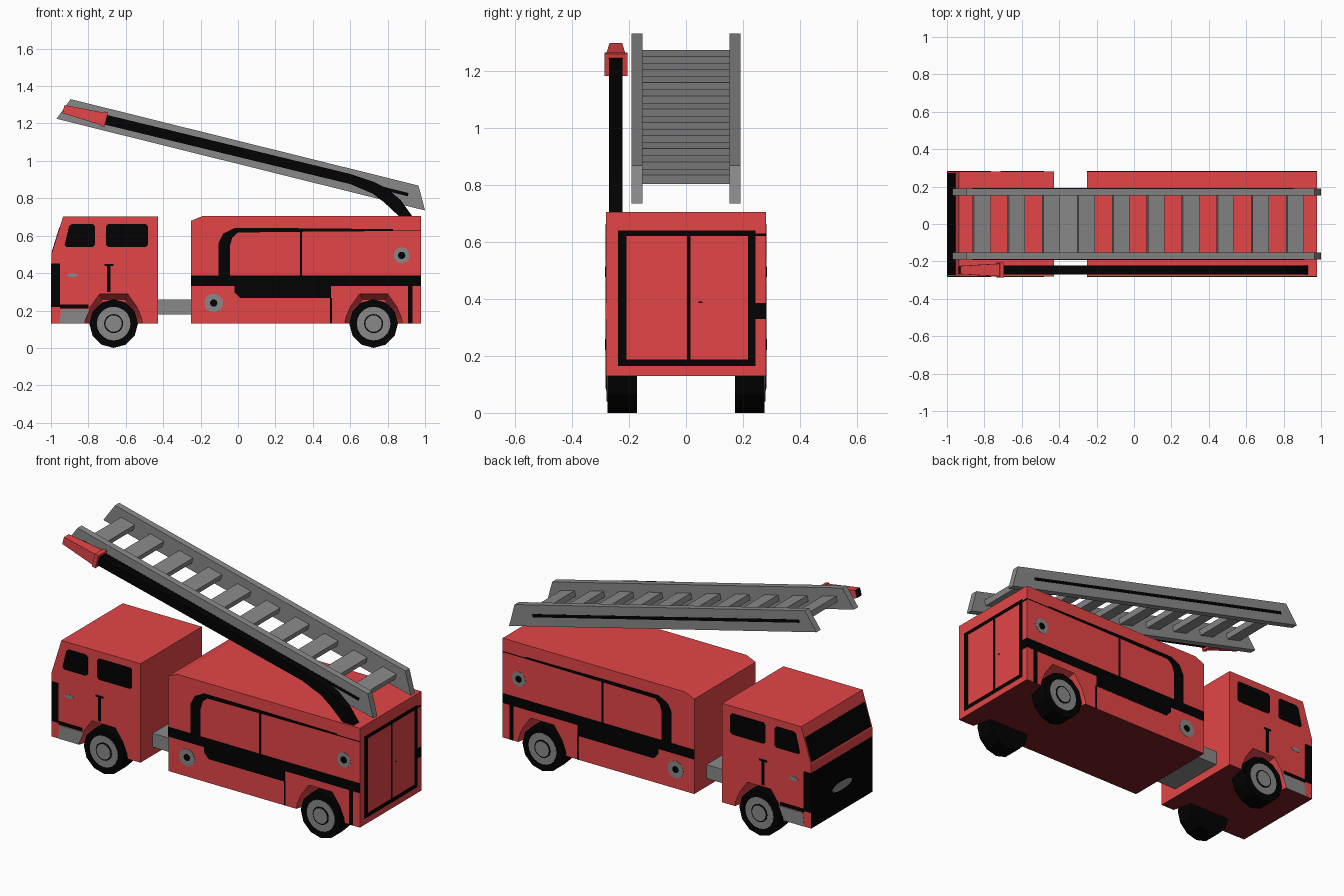
import bpy, bmesh, math
from mathutils import Vector

if "Cube" in bpy.data.objects:
    bpy.data.objects.remove(bpy.data.objects["Cube"])


def material(name, rgb):
    m = bpy.data.materials.new(name)
    m.diffuse_color = (*rgb, 1)
    m.use_nodes = True
    m.node_tree.nodes["Principled BSDF"].inputs["Base Color"].default_value = m.diffuse_color
    return m


RED = material("red_paint", (0.77, 0.060, 0.063))
DARK_RED = material("dark_red_underside", (0.20, 0.015, 0.016))
GREY = material("grey_metal", (0.25, 0.25, 0.25))
BLACK = material("black", (0.0005, 0.0005, 0.0005))


def prism(name, pts, a, b, mat, axis='y', end_pts=None):
    """Extrude a 2D profile (x,z) along y, or (y,z) along x, optionally to another end profile."""
    bm = bmesh.new()
    r0, r1 = [[bm.verts.new((u, d, v) if axis == 'y' else (d, u, v)) for u, v in ring]
              for ring, d in ((pts, a), (end_pts or pts, b))]
    n = len(pts)
    bm.faces.new(r0)
    bm.faces.new(r1[::-1])
    for i in range(n):
        j = (i + 1) % n
        bm.faces.new((r0[i], r1[i], r1[j], r0[j]))
    bmesh.ops.recalc_face_normals(bm, faces=bm.faces)
    me = bpy.data.meshes.new(name)
    bm.to_mesh(me)
    bm.free()
    me.materials.append(mat)
    ob = bpy.data.objects.new(name, me)
    bpy.context.collection.objects.link(ob)
    return ob


def rect(u0, u1, v0, v1):
    return [(u0, v0), (u1, v0), (u1, v1), (u0, v1)]


def disc(u, v, ru, rv=None, n=16):
    rv = rv or ru
    return [(u + ru * math.cos(2 * math.pi * i / n), v + rv * math.sin(2 * math.pi * i / n))
            for i in range(n)]


def rounded(pts, c=0.012):
    """Chamfer every corner of a polygon."""
    out = []
    for i, p in enumerate(pts):
        p = Vector(p)
        for q in (pts[i - 1], pts[(i + 1) % len(pts)]):
            out.append(tuple(p + (Vector(q) - p).normalized() * c))
    return out


FRONT, HALF = -0.998, 0.281
WHEELS = {"front": -0.665, "rear": 0.725}

# Body shells
cab = prism("cab", [(FRONT, 0.13), (-0.428, 0.13), (-0.428, 0.703), (-0.935, 0.703), (FRONT, 0.50)],
            -HALF, HALF, RED)
box = prism("rear_body", [(-0.25, 0.13), (0.978, 0.13), (0.978, 0.705), (-0.19, 0.705), (-0.25, 0.68)],
            -HALF, HALF, RED)
prism("chassis_link", rect(-0.44, -0.24, 0.178, 0.258), -0.17, 0.17, GREY)

# Wheel arches, narrowing inwards, cut from the shells; dark undersides
arch = [(-0.16, -0.03), (-0.15, 0.03), (-0.125, 0.09), (-0.075, 0.16),
        (0.075, 0.16), (0.125, 0.09), (0.15, 0.03), (0.16, -0.03)]
for body, cx in ((cab, WHEELS["front"]), (box, WHEELS["rear"])):
    for s in (-1, 1):
        inner, outer = ([(cx + x * k, 0.13 + z * k) for x, z in arch] for k in (0.8, 1.0))
        cut = prism("arch_cutter", inner, s * 0.168, s * 0.283, RED, end_pts=outer)
        cut.hide_render = True
        mod = body.modifiers.new("arch", 'BOOLEAN')
        mod.operation, mod.solver, mod.object = 'DIFFERENCE', 'EXACT', cut
        bpy.context.view_layer.objects.active = body
        bpy.ops.object.modifier_apply(modifier=mod.name)
        bpy.data.objects.remove(cut)
    body.data.materials.clear()
    body.data.materials.append(RED)
    body.data.materials.append(DARK_RED)
    for f in body.data.polygons:
        f.material_index = 1 if f.normal.z < -0.9 and f.center.z < 0.14 else 0

# Painted side details, the same on both sides
frame = [(-0.105, 0.38), (-0.105, 0.56), (-0.08, 0.61), (-0.02, 0.64), (0.30, 0.64), (0.83, 0.635),
         (0.83, 0.625), (0.34, 0.621), (0.0, 0.617), (-0.03, 0.59), (-0.042, 0.55), (-0.042, 0.38)]
black_plates = {
    "quarter_window": rounded([(-0.93, 0.54), (-0.765, 0.54), (-0.765, 0.663), (-0.90, 0.663)]),
    "door_window": rounded(rect(-0.706, -0.481, 0.54, 0.663)),
    "grille_wrap": rect(FRONT, -0.952, 0.22, 0.45),
    "bumper_line": rect(-0.952, -0.80, 0.212, 0.232),
    "door_line": rect(-0.700, -0.681, 0.30, 0.437),
    "door_line_top": rect(-0.715, -0.665, 0.437, 0.448),
    "side_stripe": rect(-0.25, 0.978, 0.33, 0.386),
    "lower_stripe": [(-0.02, 0.33), (-0.02, 0.30), (0.01, 0.268), (0.497, 0.268), (0.497, 0.33)],
    "panel_line": rect(0.493, 0.502, 0.13, 0.268),
    "rear_line": rect(0.908, 0.934, 0.13, 0.33),
    "shutter_frame": frame,
    "shutter_divider": rect(0.332, 0.343, 0.386, 0.622),
    "upper_line": rect(0.83, 0.978, 0.625, 0.629),
}
grey_plates = {
    "bumper_side": [(-0.955, 0.13), (-0.825, 0.13), (-0.79, 0.208), (-0.945, 0.208)],
    "door_badge": disc(-0.885, 0.39, 0.03, 0.012, 12),
    "upper_lamp": disc(0.875, 0.495, 0.043),
    "lower_lamp": disc(-0.13, 0.24, 0.05),
}
for s, side in ((-1, "right"), (1, "left")):
    for plates, mat in ((black_plates, BLACK), (grey_plates, GREY)):
        for name, pts in plates.items():
            prism(f"{name}_{side}", pts, s * (HALF - 0.002), s * (HALF + 0.0015), mat)
    for name, x, z in (("upper", 0.875, 0.495), ("lower", -0.13, 0.24)):
        prism(f"{name}_lamp_centre_{side}", disc(x, z, 0.02, n=10), s * HALF, s * (HALF + 0.003), BLACK)

    # Wheels with rims and hub rings
    for end, cx in WHEELS.items():
        prism(f"{end}_tyre_{side}", disc(cx, 0.13, 0.13, n=12), s * 0.172, s * 0.276, BLACK)
        for part, r, y, mat in (("rim", 0.09, 0.278, GREY), ("hub_ring", 0.051, 0.280, BLACK),
                                ("hub", 0.044, 0.282, GREY)):
            prism(f"{end}_{part}_{side}", disc(cx, 0.13, r, n=20), s * 0.275, s * y, mat)

# Cab front: windscreen on the slope, grille and badge
slope = Vector((-0.935 - FRONT, 0.203))
out = Vector((-slope.y, slope.x)).normalized() * 0.002
lo, hi = (Vector((FRONT, 0.50)) + slope * t for t in (0.05, 0.70))
prism("windscreen", [lo - out, hi - out, hi + out, lo + out], -0.272, 0.272, BLACK)
prism("grille", rect(-HALF, HALF, 0.13, 0.45), FRONT - 0.0015, FRONT + 0.001, BLACK, 'x')
prism("grille_badge", disc(0, 0.275, 0.09, 0.025), FRONT - 0.003, FRONT, GREY, 'x')

# Rear doors
rear = {
    "door_frame_left": rect(0.218, 0.244, 0.165, 0.64), "door_frame_right": rect(-0.238, -0.208, 0.165, 0.64),
    "door_frame_top": rect(-0.208, 0.218, 0.62, 0.64), "door_frame_bottom": rect(-0.208, 0.218, 0.165, 0.187),
    "door_split": rect(0.003, 0.015, 0.187, 0.62), "rear_stripe": rect(0.244, HALF, 0.33, 0.386),
    "rear_upper_line": rect(0.244, HALF, 0.62, 0.629), "rear_handle": rect(0.043, 0.058, 0.385, 0.39),
}
for name, pts in rear.items():
    prism(name, pts, 0.974, 0.9795, BLACK, 'x')

# Ladder: two rails with dark slots, ten tilted flat rungs
tilt = 0.244
along = Vector((math.cos(tilt), -math.sin(tilt)))
up = Vector((math.sin(tilt), math.cos(tilt)))


def bar(centre, length, thick):
    c = Vector(centre)
    return [c + along * (length / 2 * i) + up * (thick / 2 * j)
            for i, j in ((-1, -1), (1, -1), (1, 1), (-1, 1))]


for s, side, end in ((-1, "right", 0.91), (1, "left", 0.85)):
    prism(f"ladder_rail_{side}", [(-0.97, 1.225), (-0.895, 1.33), (0.965, 0.868), (1.0, 0.735)],
          s * 0.153, s * 0.191, GREY)
    mid = (end - 0.86) / 2
    slot = bar((mid, 1.046 - mid * 0.249), (end + 0.86) / along.x, 0.018)
    prism(f"rail_slot_{side}", slot, s * 0.189, s * 0.192, BLACK)
for i in range(10):
    x = -0.816 + i * 0.1863
    prism(f"ladder_rung_{i + 1}", bar((x, 1.246 - (x + 0.816) * 0.2485), 0.09, 0.032), -0.157, 0.157, GREY)

# Hose from the roof along the ladder
prism("hose", [(-0.72, 1.25), (0.6, 0.930), (0.72, 0.89), (0.80, 0.85), (0.87, 0.79), (0.935, 0.70),
               (0.865, 0.70), (0.785, 0.775), (0.72, 0.825), (0.6, 0.876), (-0.72, 1.196)],
      -0.27, -0.222, BLACK)

# Tapered nozzle with flange and dark mouth
bm = bmesh.new()
rings = []
base = Vector((-0.705, 1.220))
for d, h in ((0, 0.04), (0.022, 0.04), (0.022, 0.034), (0.235, 0.022)):
    c = base - along * d
    ring = []
    for i, j in ((-1, -1), (1, -1), (1, 1), (-1, 1)):
        p = c + up * (h * j)
        ring.append(bm.verts.new((p.x, -0.246 + h * i, p.y)))
    rings.append(ring)
for r, q in zip(rings, rings[1:]):
    for i in range(4):
        bm.faces.new((r[i], r[(i + 1) % 4], q[(i + 1) % 4], q[i]))
bm.faces.new(rings[0])
bm.faces.new(rings[-1]).material_index = 1
bmesh.ops.recalc_face_normals(bm, faces=bm.faces)
me = bpy.data.meshes.new("nozzle")
bm.to_mesh(me)
bm.free()
me.materials.append(RED)
me.materials.append(BLACK)
bpy.context.collection.objects.link(bpy.data.objects.new("nozzle", me))
